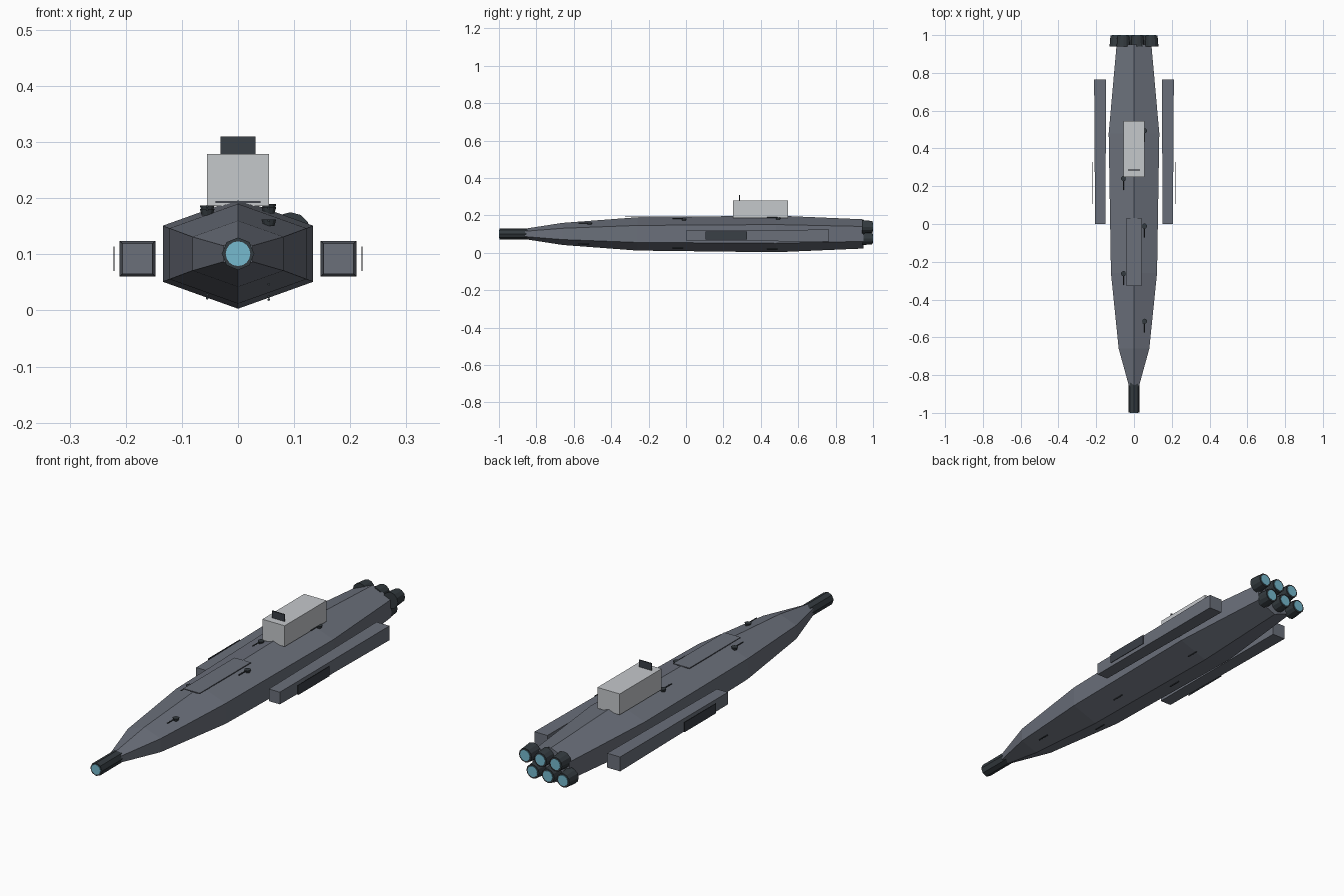
import bpy
import bmesh
from math import pi
from mathutils import Matrix, Vector

old = bpy.data.objects.get("Cube")
if old:
    bpy.data.objects.remove(old, do_unlink=True)


def material(name, rgb):
    m = bpy.data.materials.new(name)
    m.use_nodes = True
    m.diffuse_color = (*rgb, 1)
    m.node_tree.nodes["Principled BSDF"].inputs["Base Color"].default_value = (*rgb, 1)
    return m


HULL = material("hull grey", (0.145, 0.16, 0.195))
PALE = material("pale grey", (0.56, 0.58, 0.6))
DARK = material("dark slate", (0.042, 0.05, 0.062))
METAL = material("gunmetal", (0.034, 0.043, 0.05))
GLOW = material("cyan glow", (0.18, 0.49, 0.62))


def finish(name, bm, mat):
    bmesh.ops.recalc_face_normals(bm, faces=bm.faces)
    mesh = bpy.data.meshes.new(name)
    bm.to_mesh(mesh)
    bm.free()
    mesh.materials.append(mat)
    ob = bpy.data.objects.new(name, mesh)
    bpy.context.collection.objects.link(ob)
    return ob


def box(name, low, high, mat):
    bm = bmesh.new()
    low, high = Vector(low), Vector(high)
    size = Matrix.Diagonal((*(high - low), 1))
    bmesh.ops.create_cube(bm, size=1, matrix=Matrix.Translation((low + high) / 2) @ size)
    return finish(name, bm, mat)


def loft(name, rings, mat):
    """Skin a list of equally sized point rings and cap both ends."""
    bm = bmesh.new()
    loops = [[bm.verts.new(p) for p in ring] for ring in rings]
    for a, b in zip(loops, loops[1:]):
        for i in range(len(a)):
            j = (i + 1) % len(a)
            bm.faces.new((a[i], a[j], b[j], b[i]))
    bm.faces.new(loops[0])
    bm.faces.new(loops[-1])
    return finish(name, bm, mat)


def tube(name, centre, r_front, r_back, depth, sides, mat, axis="Y"):
    """Cone section along y (front to back) or z (bottom to top)."""
    bm = bmesh.new()
    turn = Matrix.Rotation(-pi / 2, 4, "X") if axis == "Y" else Matrix()
    bmesh.ops.create_cone(bm, cap_ends=True, segments=sides, radius1=r_front,
                          radius2=r_back, depth=depth,
                          matrix=Matrix.Translation(centre) @ turn)
    return finish(name, bm, mat)


# Hull: hexagonal sections with a ridge and a keel (y, half width, half height)
MID = 0.101
STATIONS = [(-0.86, 0.026, 0.028), (-0.66, 0.081, 0.059), (-0.26, 0.122, 0.089),
            (0.48, 0.134, 0.098), (0.95, 0.092, 0.078)]


def hexagon(y, w, h):
    return [(x * w, y, MID + z * h) for x, z in
            ((0, 1), (1, 0.51), (1, -0.51), (0, -1), (-1, -0.51), (-1, 0.51))]


loft("hull", [hexagon(*s) for s in STATIONS], HULL)


def hull_rise(x, y):
    """Height of the hull skin above its middle line."""
    for (y0, w0, h0), (y1, w1, h1) in zip(STATIONS, STATIONS[1:]):
        if y <= y1:
            t = (y - y0) / (y1 - y0)
            w, h = w0 + t * (w1 - w0), h0 + t * (h1 - h0)
            return h * (1 - 0.49 * abs(x) / w)


# Nose gun with glowing muzzle
tube("nose_barrel", (0, -0.919, MID), 0.029, 0.029, 0.158, 8, METAL)
tube("nose_muzzle", (0, -0.997, MID), 0.022, 0.022, 0.006, 16, GLOW)

# Two staggered rows of three engines
for row in (1, -1):
    for i in (-1, 0, 1):
        x, z = row * 0.0185 + i * 0.075, MID + 0.007 + row * 0.031
        tube("engine_nozzle", (x, 0.969, z), 0.036, 0.031, 0.058, 12, METAL)
        tube("engine_glow", (x, 0.997, z), 0.024, 0.024, 0.006, 12, GLOW)

# Command tower, its mast plate and the forward deck hatch
box("command_tower", (-0.055, 0.25, 0.186), (0.055, 0.545, 0.279), PALE)
box("mast_plate", (-0.031, 0.283, 0.279), (0.031, 0.288, 0.31), DARK)
box("deck_hatch", (-0.04, -0.327, 0.191), (0.04, 0.033, 0.195), HULL)


# Tapered side pods with a stand-off armour plate
def square(cx, y, half):
    return [(cx + a * half, y, 0.092 + b * half)
            for a, b in ((-1, -1), (1, -1), (1, 1), (-1, 1))]


for side, label in ((1, "left"), (-1, "right")):
    loft(label + "_pod", [square(side * 0.179, 0, 0.027),
                          square(side * 0.179, 0.765, 0.032)], HULL)
    x = side * 0.221
    box(label + "_pod_plate", (x - 0.001, 0.105, 0.07), (x + 0.001, 0.327, 0.114), DARK)

# Small turrets alternate along the deck, with bare barrels under the keel
for k in range(5):
    x, y = (0.055, -0.055)[k % 2], -0.515 + k * 0.252
    rise = hull_rise(x, y)
    top = MID + rise + 0.009
    tube("turret_base", (x, y, top - 0.004), 0.010, 0.014, 0.012, 10, METAL, "Z")
    tube("turret_barrel", (x, y - 0.032, top), 0.0025, 0.0025, 0.056, 6, METAL)
    tube("keel_barrel", (x, y - 0.032, MID - rise - 0.004), 0.0025, 0.0025, 0.056, 6, METAL)
